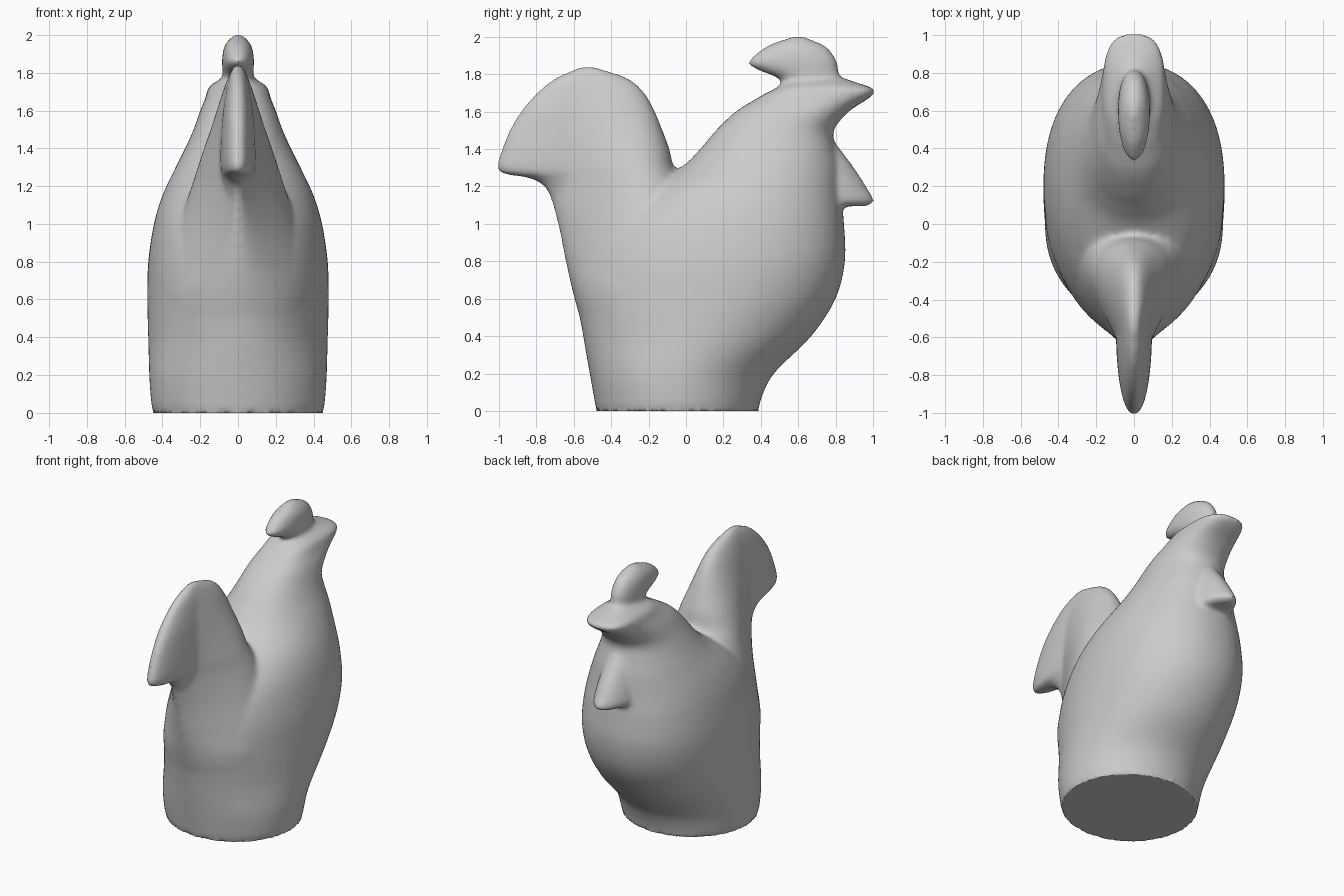
import bpy, bmesh, math
from mathutils import Vector

SEGS, STEPS = 64, 6

def spline(keys):
    """Catmull-Rom through the ring keys."""
    out = []
    for i in range(len(keys) - 1):
        a, b, c, d = (Vector(keys[min(max(i + k, 0), len(keys) - 1)]) for k in (-1, 0, 1, 2))
        for s in range(STEPS):
            t = s / STEPS
            out.append(0.5 * (2 * b + (c - a) * t + (2 * a - 5 * b + 4 * c - d) * t * t
                              + (3 * b - a - 3 * c + d) * t ** 3))
    return out + [Vector(keys[-1])]

def spow(v, p):
    return math.copysign(abs(v) ** p, v)

def loft(name, keys):
    """Horizontal rings: z, back y, front y, half width, taper, squareness."""
    bm = bmesh.new()
    angles = [2 * math.pi * i / SEGS for i in range(SEGS)]
    rings = []
    for z, y0, y1, w, k, p in spline(keys):
        xs = [spow(math.sin(t), p) * (1 + k * math.cos(t)) for t in angles]
        m = w / max(xs)
        rings.append([bm.verts.new((x * m, (y0 + y1) / 2 + (y1 - y0) / 2 * spow(math.cos(t), p), z))
                      for x, t in zip(xs, angles)])
    for a, b in zip(rings, rings[1:]):
        for i in range(SEGS):
            j = (i + 1) % SEGS
            bm.faces.new((a[i], a[j], b[j], b[i]))
    bm.faces.new(rings[0])
    bm.faces.new(rings[-1])
    bmesh.ops.recalc_face_normals(bm, faces=bm.faces)
    me = bpy.data.meshes.new(name)
    bm.to_mesh(me)
    bm.free()
    ob = bpy.data.objects.new(name, me)
    bpy.context.collection.objects.link(ob)
    return ob

# body, neck and beak
body = loft("rooster", [
    (0.00, -0.48, 0.39, 0.45, 0, 1), (0.06, -0.49, 0.40, 0.46, 0, 1),
    (0.20, -0.515, 0.47, 0.47, 0, 1), (0.40, -0.55, 0.67, 0.475, .04, 1),
    (0.60, -0.58, 0.80, 0.48, .09, .97), (0.80, -0.56, 0.85, 0.475, .12, .94),
    (1.00, -0.45, 0.845, 0.445, .1, .93), (1.15, -0.28, 0.83, 0.40, .06, .94),
    (1.30, -0.03, 0.82, 0.33, 0, .95), (1.40, 0.075, 0.80, 0.28, 0, .95),
    (1.50, 0.16, 0.79, 0.235, 0, .92), (1.60, 0.265, 0.87, 0.20, 0, .82),
    (1.66, 0.36, 0.96, 0.175, 0, .74), (1.695, 0.42, 1.005, 0.165, 0, .7),
    (1.725, 0.48, 1.0, 0.155, 0, .7), (1.75, 0.52, 0.93, 0.12, 0, .75),
    (1.78, 0.60, 0.84, 0.07, 0, .9)])

# tail root: a wide wedge rising out of the back
root = loft("tail_root", [
    (0.30, -0.51, 0.2, 0.36, 0, 1), (0.60, -0.596, 0.15, 0.40, .2, 1),
    (0.80, -0.643, 0.10, 0.375, .4, 1), (1.00, -0.685, 0.04, 0.31, .55, 1),
    (1.20, -0.745, -0.015, 0.245, .7, 1), (1.30, -0.78, -0.065, 0.213, .75, 1),
    (1.40, -0.79, -0.088, 0.18, .7, 1), (1.50, -0.79, -0.125, 0.145, .6, 1),
    (1.60, -0.77, -0.165, 0.112, .45, 1), (1.70, -0.72, -0.22, 0.08, .3, 1),
    (1.78, -0.66, -0.31, 0.05, .1, 1), (1.84, -0.56, -0.49, 0.02, 0, 1)])

# tail plume: a thin rounded blade sweeping backwards
plume = loft("tail_plume", [
    (1.06, -0.69, -0.40, 0.05, 0, 1), (1.14, -0.725, -0.35, 0.07, 0, 1),
    (1.21, -0.77, -0.3, 0.085, 0, 1), (1.25, -0.86, -0.25, 0.09, .1, .95),
    (1.268, -0.98, -0.2, 0.092, .1, .9), (1.31, -1.01, -0.2, 0.095, .1, .88),
    (1.40, -0.985, -0.2, 0.095, .1, .88), (1.50, -0.945, -0.2, 0.09, .1, .88),
    (1.60, -0.885, -0.2, 0.08, 0, .9), (1.70, -0.80, -0.24, 0.065, 0, .92),
    (1.78, -0.70, -0.33, 0.047, 0, .95), (1.843, -0.56, -0.49, 0.02, 0, 1)])

# comb
comb = loft("comb", [
    (1.66, 0.52, 0.81, 0.08, 0, 1), (1.75, 0.51, 0.82, 0.08, 0, 1),
    (1.785, 0.48, 0.82, 0.08, 0, 1), (1.82, 0.39, 0.815, 0.083, .1, .95),
    (1.86, 0.33, 0.81, 0.085, .1, .92), (1.91, 0.375, 0.785, 0.08, .05, .95),
    (1.955, 0.44, 0.74, 0.065, 0, 1), (2.003, 0.57, 0.63, 0.02, 0, 1)])

# wattle
wattle = loft("wattle", [
    (1.095, 0.60, 0.97, 0.11, -.3, 1), (1.12, 0.60, 1.008, 0.14, -.3, 1),
    (1.20, 0.60, 0.965, 0.14, -.3, 1), (1.30, 0.60, 0.90, 0.12, -.2, 1),
    (1.38, 0.60, 0.84, 0.09, 0, 1), (1.46, 0.60, 0.78, 0.06, 0, 1)])

# fuse the parts into one softly blended skin
with bpy.context.temp_override(active_object=body, object=body,
                               selected_editable_objects=[body, root, plume, comb, wattle]):
    bpy.ops.object.join()
remesh = body.modifiers.new("fuse", 'REMESH')
remesh.mode = 'VOXEL'
remesh.voxel_size = 0.015
soft = body.modifiers.new("soften", 'SMOOTH')
soft.factor, soft.iterations = 0.5, 14
bpy.context.view_layer.objects.active = body
body.select_set(True)
for m in list(body.modifiers):
    bpy.ops.object.modifier_apply(modifier=m.name)

# flat base
for v in body.data.vertices:
    if v.co.z < 0.012:
        v.co.z = 0
bpy.ops.object.shade_smooth_by_angle(angle=math.radians(50))
